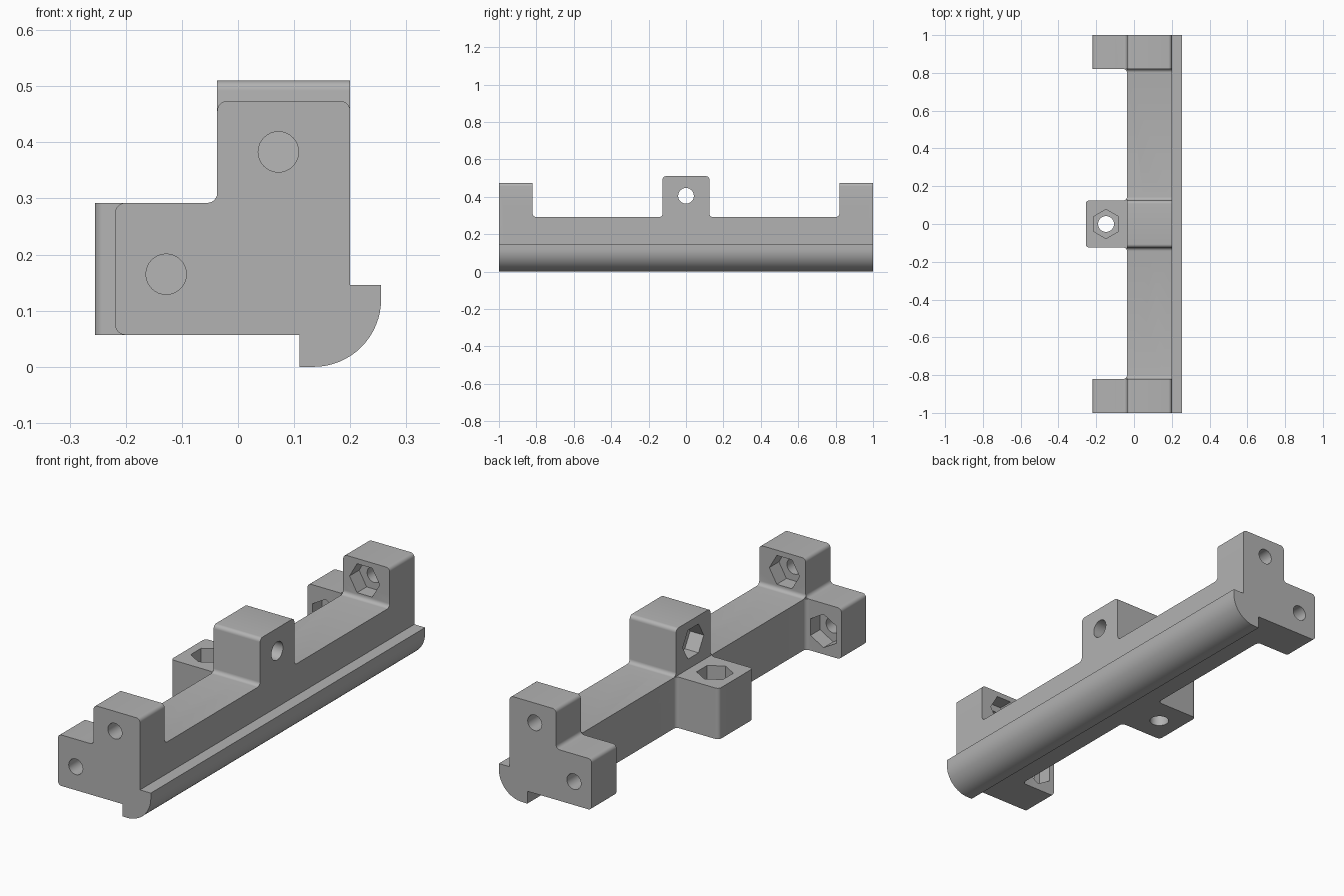
import bpy, bmesh, math
from mathutils import Vector

if "Cube" in bpy.data.objects:
    bpy.data.objects.remove(bpy.data.objects["Cube"])

grey = bpy.data.materials.new("plain grey")
grey.use_nodes = True
grey.diffuse_color = (0.45, 0.45, 0.45, 1)
grey.node_tree.nodes["Principled BSDF"].inputs["Base Color"].default_value = (0.45, 0.45, 0.45, 1)

# Shared dimensions
IN, OUT = -0.037, 0.2        # inner and outer sides of the beam
LOW, TOP = 0.057, 0.292      # underside and top of the beam
END, MID = 0.82, 0.125       # inner face of end blocks, half width of middle blocks
END_TOP, END_SIDE = 0.474, -0.219
MID_TOP, MID_SIDE = 0.51, -0.255
R = 0.018                    # small fillet


def rounded(points):
    """Turn (a, b, radius) corners into an outline with arcs."""
    out = []
    for i, (a, b, r) in enumerate(points):
        p = Vector((a, b))
        if not r:
            out.append(p)
            continue
        u = (Vector(points[i - 1][:2]) - p).normalized()
        v = (Vector(points[(i + 1) % len(points)][:2]) - p).normalized()
        steps = 16 if r > 0.05 else 6
        for k in range(steps + 1):
            t = k / steps * math.pi / 2
            out.append(p + u * r * (1 - math.sin(t)) + v * r * (1 - math.cos(t)))
    return out


def prism(name, outline, axis, start, end):
    """Extrude a flat outline along x, y or z."""
    place = {"x": lambda p, d: (d, p[0], p[1]),
             "y": lambda p, d: (p[0], d, p[1]),
             "z": lambda p, d: (p[0], p[1], d)}[axis]
    bm = bmesh.new()
    face = bm.faces.new([bm.verts.new(place(p, start)) for p in outline])
    ext = bmesh.ops.extrude_face_region(bm, geom=[face], use_keep_orig=True)
    moved = [g for g in ext["geom"] if isinstance(g, bmesh.types.BMVert)]
    bmesh.ops.translate(bm, verts=moved, vec=Vector(place((0, 0), end - start)))
    bmesh.ops.recalc_face_normals(bm, faces=bm.faces)
    mesh = bpy.data.meshes.new(name)
    bm.to_mesh(mesh)
    bm.free()
    mesh.materials.append(grey)
    obj = bpy.data.objects.new(name, mesh)
    bpy.context.collection.objects.link(obj)
    return obj


def ring(a, b, radius, sides, turn=0):
    return [(a + radius * math.cos(turn + k * math.tau / sides),
             b + radius * math.sin(turn + k * math.tau / sides)) for k in range(sides)]


def combine(target, tool, operation):
    mod = target.modifiers.new("combine", "BOOLEAN")
    mod.operation, mod.solver, mod.object = operation, "EXACT", tool
    bpy.ops.object.select_all(action="DESELECT")
    bpy.context.view_layer.objects.active = target
    target.select_set(True)
    bpy.ops.object.modifier_apply(modifier=mod.name)
    bpy.data.objects.remove(tool)


def long_outline(base, face, rise, block):
    """Half outline of the beam and its blocks, mirrored along the length."""
    half = [(MID, block, R), (MID, face, R), (END, face, R),
            (END, face + rise, 0), (0.98, face + rise, 0), (0.98, base, 0)]
    return rounded(half + [(-y, h, r) for y, h, r in reversed(half)])


# Beam with the upright middle block
rail = prism("mounting_rail", long_outline(LOW, TOP, 0.06, MID_TOP), "x", IN, OUT)

# Sideways middle block, same outline turned flat
flat = [(h, y) for y, h in long_outline(OUT, IN, -0.06, MID_SIDE)]
combine(rail, prism("side_block", flat, "z", LOW, TOP), "UNION")

# L shaped end blocks
end_outline = rounded([(OUT, LOW, 0), (OUT, END_TOP, R), (IN, END_TOP, R), (IN, TOP, R),
                       (END_SIDE, TOP, R), (END_SIDE, LOW, R)])
for s in (-1, 1):
    combine(rail, prism("end_block", end_outline, "y", s * END, s), "UNION")

# Rounded lip along the lower outer corner
lip = rounded([(0.11, 0.1, 0), (0.11, 0, 0), (0.255, 0, 0.12), (0.255, 0.146, 0), (0.16, 0.146, 0)])
combine(rail, prism("corner_lip", lip, "y", -1, 1), "UNION")

# Bolt holes and hexagonal nut pockets: position, axis, hole span, pocket span, turn
NUT, DEEP, QUARTER = 0.077, 0.07, math.pi / 2
cuts = [(0, 0.405, "x", 0.042, (-0.1, 0.3), (-0.1, IN + DEEP), 0),
        (-0.148, 0, "z", 0.042, (0, 0.4), (0.4, TOP - DEEP), QUARTER)]
for s in (-1, 1):
    spans = (s * 0.78, s * 1.1), (s * 0.78, s * (END + DEEP))
    cuts += [(0.072, 0.383, "y", 0.036, *spans, 0),
             (-0.128, 0.165, "y", 0.036, *spans, QUARTER)]
for a, b, axis, radius, hole, pocket, turn in cuts:
    combine(rail, prism("bolt_hole", ring(a, b, radius, 32), axis, *hole), "DIFFERENCE")
    combine(rail, prism("nut_pocket", ring(a, b, NUT, 6, turn), axis, *pocket), "DIFFERENCE")

# Smooth fillets and bores, sharp edges elsewhere
rail.select_set(True)
bpy.context.view_layer.objects.active = rail
bpy.ops.object.shade_smooth_by_angle(angle=math.radians(30))
